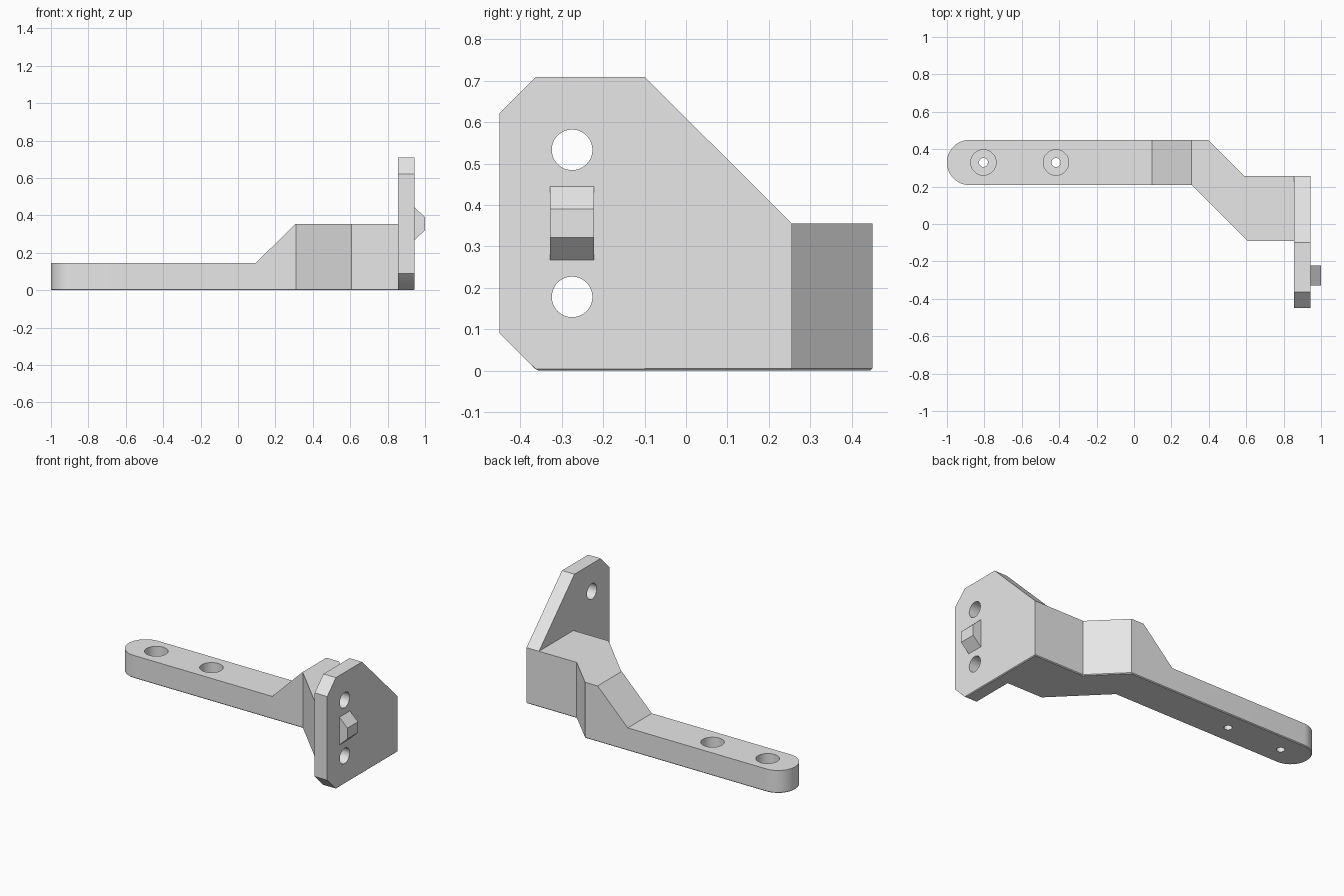
import bpy, bmesh, math

cube = bpy.data.objects.get("Cube")
if cube:
    bpy.data.objects.remove(cube, do_unlink=True)

grey = bpy.data.materials.new("light_grey")
grey.use_nodes = True
grey.diffuse_color = (0.8, 0.8, 0.8, 1)
grey.node_tree.nodes["Principled BSDF"].inputs["Base Color"].default_value = (0.8, 0.8, 0.8, 1)


def prism(name, outline, axis, low, high):
    """Extrude a 2D outline along an axis between two positions."""
    place = {"x": lambda a, b, t: (t, a, b),
             "y": lambda a, b, t: (a, t, b),
             "z": lambda a, b, t: (a, b, t)}[axis]
    bm = bmesh.new()
    ends = [[bm.verts.new(place(a, b, t)) for a, b in outline] for t in (low, high)]
    bm.faces.new(ends[0])
    bm.faces.new(ends[1])
    n = len(outline)
    for i in range(n):
        j = (i + 1) % n
        bm.faces.new((ends[0][i], ends[0][j], ends[1][j], ends[1][i]))
    bmesh.ops.recalc_face_normals(bm, faces=bm.faces)
    mesh = bpy.data.meshes.new(name)
    bm.to_mesh(mesh)
    bm.free()
    mesh.materials.append(grey)
    obj = bpy.data.objects.new(name, mesh)
    bpy.context.collection.objects.link(obj)
    return obj


def arc(cx, cy, r, start, end, steps):
    return [(cx + r * math.cos(start + (end - start) * i / steps),
             cy + r * math.sin(start + (end - start) * i / steps)) for i in range(steps + 1)]


def circle(cx, cy, r):
    return arc(cx, cy, r, 0, 2 * math.pi, 48)[:-1]


def combine(target, tool, operation):
    """Apply a boolean and remove the tool object."""
    mod = target.modifiers.new("combine", "BOOLEAN")
    mod.operation = operation
    mod.solver = "EXACT"
    mod.object = tool
    bpy.context.view_layer.objects.active = target
    bpy.ops.object.modifier_apply(modifier=mod.name)
    bpy.data.objects.remove(tool, do_unlink=True)


# Arm: cranked plan outline with a rounded end, trimmed by a stepped side profile
arm_y, arm_r = 0.329, 0.121
plan = arc(-1 + arm_r, arm_y, arm_r, math.pi / 2, math.pi * 1.5, 24)
plan += [(0.31, 0.208), (0.607, -0.09), (0.9, -0.09), (0.9, 0.256), (0.59, 0.256), (0.395, 0.45)]
bracket = prism("mounting_bracket", plan, "z", 0, 0.5)
side = [(-1.2, -0.1), (-1.2, 0.145), (0.095, 0.145), (0.307, 0.355), (1.2, 0.355), (1.2, -0.1)]
combine(bracket, prism("side_trim", side, "y", -1, 1), "INTERSECT")

# Upright end plate with clipped corners
plate = [(-0.36, 0), (0.256, 0), (0.256, 0.355), (-0.1, 0.709),
         (-0.363, 0.709), (-0.45, 0.622), (-0.45, 0.09)]
combine(bracket, prism("end_plate", plate, "x", 0.855, 0.943), "UNION")

# Fine chamfer around the bottom outline
bm = bmesh.new()
bm.from_mesh(bracket.data)
bmesh.ops.remove_doubles(bm, verts=bm.verts, dist=0.0002)
bmesh.ops.dissolve_limit(bm, angle_limit=math.radians(1), verts=bm.verts, edges=bm.edges)
rim = [e for e in bm.edges
       if all(v.co.z < 0.001 for v in e.verts) and len(e.link_faces) == 2
       and e.calc_face_angle() > 0.2]
bmesh.ops.bevel(bm, geom=rim, offset=0.005, segments=1, affect="EDGES", clamp_overlap=True)
bm.to_mesh(bracket.data)
bm.free()

# Counterbored screw holes in the arm
for x in (-0.805, -0.417):
    combine(bracket, prism("screw_hole", circle(x, arm_y, 0.024), "z", -0.1, 0.3), "DIFFERENCE")
    combine(bracket, prism("counterbore", circle(x, arm_y, 0.068), "z", 0.045, 0.3), "DIFFERENCE")

# Bolt holes through the plate
for z in (0.178, 0.533):
    combine(bracket, prism("bolt_hole", circle(-0.275, z, 0.049), "x", 0.7, 1.1), "DIFFERENCE")

# Tapered locating tab on the plate face
tab = [(0.92, 0.267), (0.943, 0.267), (1, 0.321), (1, 0.39), (0.943, 0.444), (0.92, 0.444)]
prism("locating_tab", tab, "y", -0.328, -0.222)

# Smooth only the round walls
bpy.ops.object.select_all(action="DESELECT")
bracket.select_set(True)
bpy.context.view_layer.objects.active = bracket
bpy.ops.object.shade_smooth_by_angle(angle=math.radians(20))
